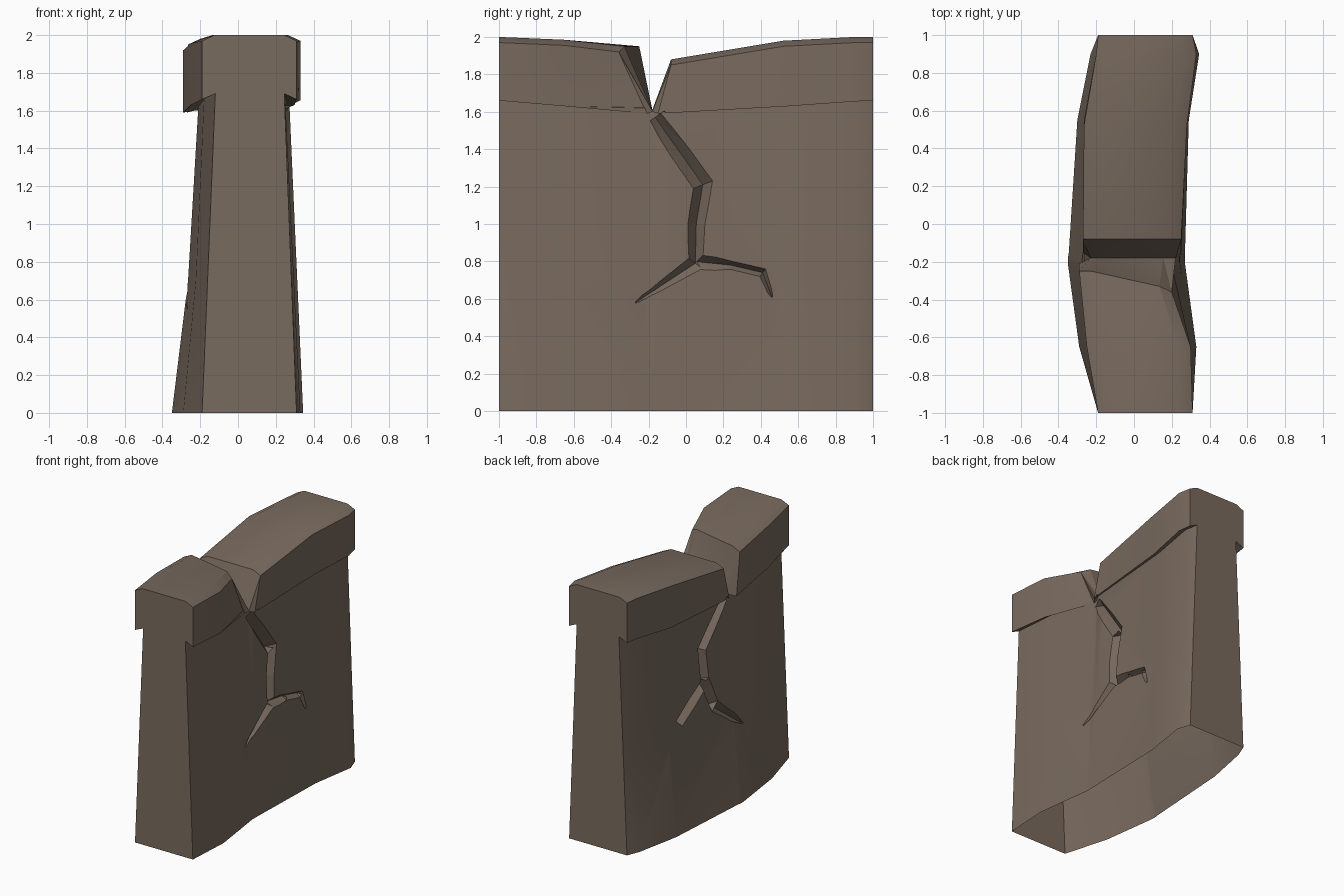
import bpy, bmesh
from mathutils import Vector
from mathutils.bvhtree import BVHTree

if "Cube" in bpy.data.objects:
    bpy.data.objects.remove(bpy.data.objects["Cube"])

stone = bpy.data.materials.new("brown stone")
stone.diffuse_color = (0.19, 0.145, 0.113, 1)
stone.use_nodes = True
stone.node_tree.nodes["Principled BSDF"].inputs["Base Color"].default_value = stone.diffuse_color

# Stations along the wall: y, y of cap top left/right, base x left/right,
# wall-top x left/right, cap x left/right, z under cap, z of cap top, belly inset
stations = [
    (-1, -1, -1, -.19, .31, -.12, .245, -.19, .31, 1.69, 2.0, 0),
    (-.65, -.65, -.65, -.29, .33, -.18, .25, -.25, .30, 1.66, 1.985, .02),
    (-.21, -.25, -.33, -.35, .27, -.21, .20, -.29, .20, 1.62, 1.95, .025),
    (-.18, -.18, -.18, -.35, .27, -.21, .20, -.23, .22, 1.60, 1.61, .025),
    (-.15, -.08, -.08, -.345, .27, -.21, .21, -.27, .25, 1.62, 1.88, .025),
    (.55, .52, .52, -.30, .29, -.195, .23, -.265, .28, 1.66, 1.98, .02),
    (.9, .9, .9, -.23, .345, -.145, .27, -.20, .33, 1.685, 2.0, .01),
    (1, 1, 1, -.19, .31, -.12, .245, -.19, .31, 1.69, 2.0, 0),
]


def section(s):
    y, yl, yr, x0, x1, w0, w1, c0, c1, zb, zt, belly = s
    notch = zt < 1.7
    lip, bev = (0, .005) if notch else (.03, .03)
    t = .7 / zb
    m0, m1 = x0 + (w0 - x0) * t + belly, x1 + (w1 - x1) * t
    return [(x0, y, 0), (m0, y, .7), (w0, y, zb), (c0, y, zb - lip),
            (c0, yl, zt - bev), (c0 + .065, yl, zt),
            (c1 - .065, yr, zt), (c1, yr - (.03 if yr < -.3 and yr > -.4 else 0), zt - bev),
            (c1, y, zb - lip), (w1, y, zb), (m1, y, .7), (x1, y, 0)]


# Wall body with coping, lofted through the stations
bm = bmesh.new()
rings = [[bm.verts.new(p) for p in section(s)] for s in stations]
n = len(rings[0])
for a, b in zip(rings, rings[1:]):
    for i in range(n):
        j = (i + 1) % n
        bm.faces.new((a[i], a[j], b[j], b[i]))
bm.faces.new(rings[0])
bm.faces.new(rings[-1])
bmesh.ops.triangulate(bm, faces=[f for f in bm.faces if len(f.verts) == 4])
bmesh.ops.recalc_face_normals(bm, faces=bm.faces)
tree = BVHTree.FromBMesh(bm)
mesh = bpy.data.meshes.new("broken_wall")
bm.to_mesh(mesh)
bm.free()
wall = bpy.data.objects.new("broken_wall", mesh)
bpy.context.collection.objects.link(wall)
mesh.materials.append(stone)


# Cracks: V-shaped wedges following a path of (y, z, half width, depth)
def crack(side, path):
    rows = []
    for i, (y, z, hw, d) in enumerate(path):
        p, q = path[max(i - 1, 0)], path[min(i + 1, len(path) - 1)]
        nrm = Vector((p[1] - q[1], q[0] - p[0])).normalized()
        hit = tree.ray_cast(Vector((2 * side, y, z)), Vector((-side, 0, 0)))[0]
        x = hit.x
        row = [(x - side * d, y, z)]
        for k in (-1, 1):
            w = k * hw * (d + .06) / d
            row.append((x + side * .06, y + nrm.x * w, z + nrm.y * w))
        rows.append(row)
    for a, b in zip(rows, rows[1:]):
        cb = bmesh.new()
        vs = [cb.verts.new(p) for p in a + b]
        bmesh.ops.convex_hull(cb, input=vs)
        bmesh.ops.recalc_face_normals(cb, faces=cb.faces)
        me = bpy.data.meshes.new("crack_cutter")
        cb.to_mesh(me)
        cb.free()
        cutter = bpy.data.objects.new("crack_cutter", me)
        bpy.context.collection.objects.link(cutter)
        cutter.hide_render = True
        mod = wall.modifiers.new("crack", 'BOOLEAN')
        mod.operation, mod.solver, mod.object = 'DIFFERENCE', 'EXACT', cutter
        cutters.append(cutter)


cutters = []
crack(1, [(-.165, 1.57, .035, .06), (.09, 1.21, .055, .07), (.055, 1.0, .045, .07),
          (.05, .79, .045, .06), (-.27, .58, .004, .02)])
crack(1, [(.04, .80, .04, .05), (.24, .78, .022, .04), (.41, .74, .025, .04), (.46, .61, .004, .02)])
crack(-1, [(-.17, 1.57, .035, .06), (.12, 1.28, .05, .07), (.10, 1.03, .045, .07),
           (.0, .80, .045, .06), (-.32, .55, .004, .02)])
crack(-1, [(.09, 1.03, .04, .06), (.42, .82, .045, .05), (.55, .58, .004, .02)])

# Apply the cuts, then open the underside
dg = bpy.context.evaluated_depsgraph_get()
cut = bpy.data.meshes.new_from_object(wall.evaluated_get(dg))
wall.modifiers.clear()
wall.data = cut
for c in cutters:
    bpy.data.objects.remove(c)
bm = bmesh.new()
bm.from_mesh(cut)
low = [f for f in bm.faces if all(v.co.z < .001 for v in f.verts)]
bmesh.ops.delete(bm, geom=low, context='FACES')
for f in bm.faces:
    f.material_index = 0
bm.to_mesh(cut)
bm.free()
cut.materials.clear()
cut.materials.append(stone)

# Soft shading with hard breaks
bpy.context.view_layer.objects.active = wall
wall.select_set(True)
bpy.ops.object.shade_smooth_by_angle(angle=0.5)
